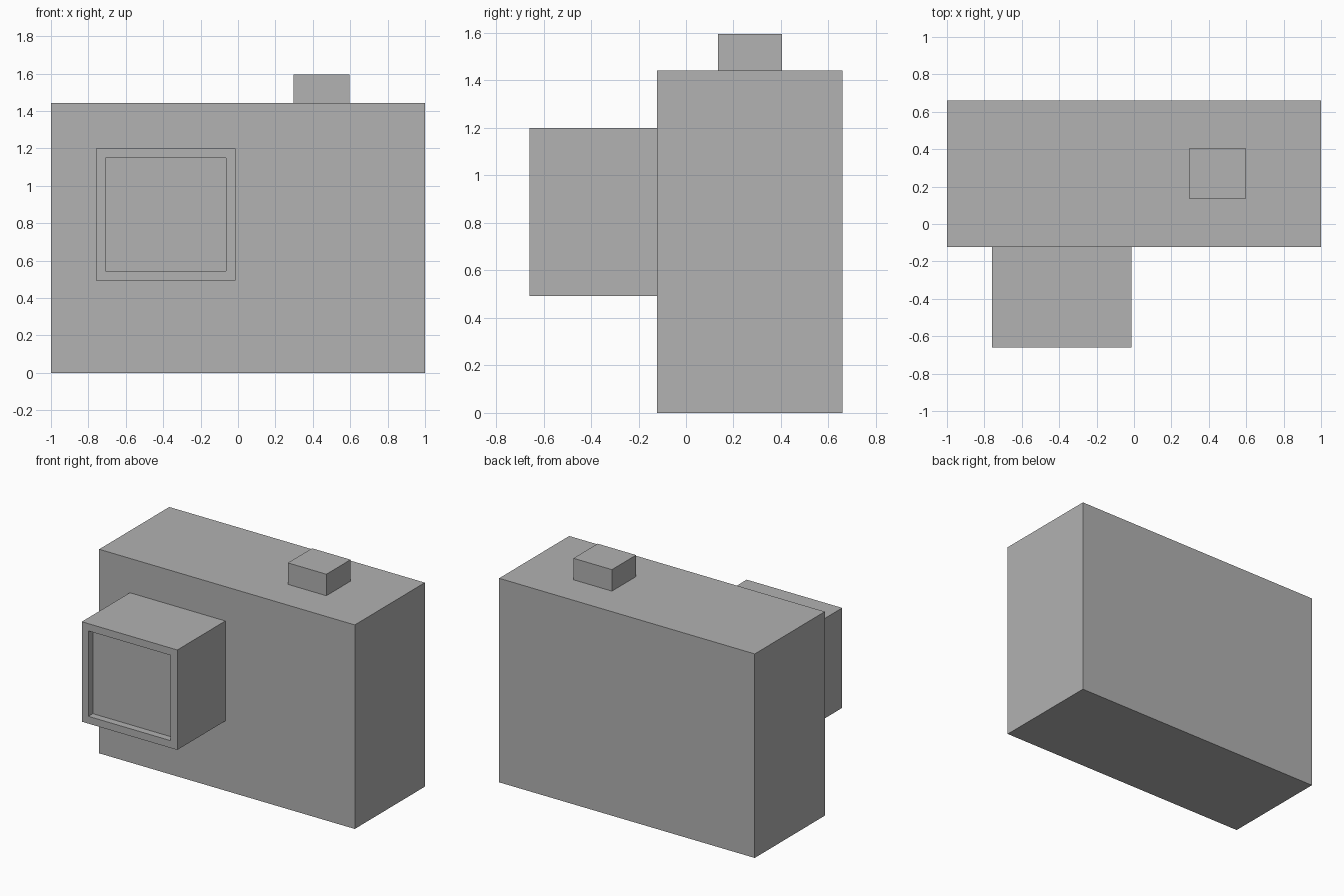
import bpy
import bmesh
from mathutils import Vector

default = bpy.data.objects.get("Cube")
if default:
    bpy.data.objects.remove(default, do_unlink=True)

# Single plain grey
GREY = (0.445, 0.445, 0.445, 1.0)
grey = bpy.data.materials.new("plain_grey")
grey.use_nodes = True
grey.diffuse_color = GREY
grey.node_tree.nodes["Principled BSDF"].inputs["Base Color"].default_value = GREY


def box(name, low, high, recess=None):
    """Flat-shaded box between two corners; recess = (rim width, depth) on the front."""
    low, high = Vector(low), Vector(high)
    bm = bmesh.new()
    bmesh.ops.create_cube(bm, size=1)
    bmesh.ops.scale(bm, vec=high - low, verts=bm.verts)
    bmesh.ops.translate(bm, vec=(low + high) / 2, verts=bm.verts)
    if recess:
        rim, depth = recess
        bm.normal_update()
        front = min(bm.faces, key=lambda f: f.normal.y)
        bmesh.ops.inset_region(bm, faces=[front], thickness=rim)
        panel = bmesh.ops.extrude_discrete_faces(bm, faces=[front])["faces"][0]
        bmesh.ops.translate(bm, vec=(0, depth, 0), verts=panel.verts)
    bmesh.ops.recalc_face_normals(bm, faces=bm.faces)
    mesh = bpy.data.meshes.new(name)
    bm.to_mesh(mesh)
    bm.free()
    mesh.materials.append(grey)
    obj = bpy.data.objects.new(name, mesh)
    bpy.context.collection.objects.link(obj)
    return obj


# Main casing
box("camera_body", (-1, -0.123, 0), (1, 0.66, 1.443))
# Square lens barrel with a shallow recessed front
box("lens_barrel", (-0.76, -0.66, 0.493), (-0.013, -0.123, 1.2), recess=(0.073, 0.05))
# Shutter button on the top
box("shutter_button", (0.296, 0.135, 1.443), (0.597, 0.405, 1.595))
